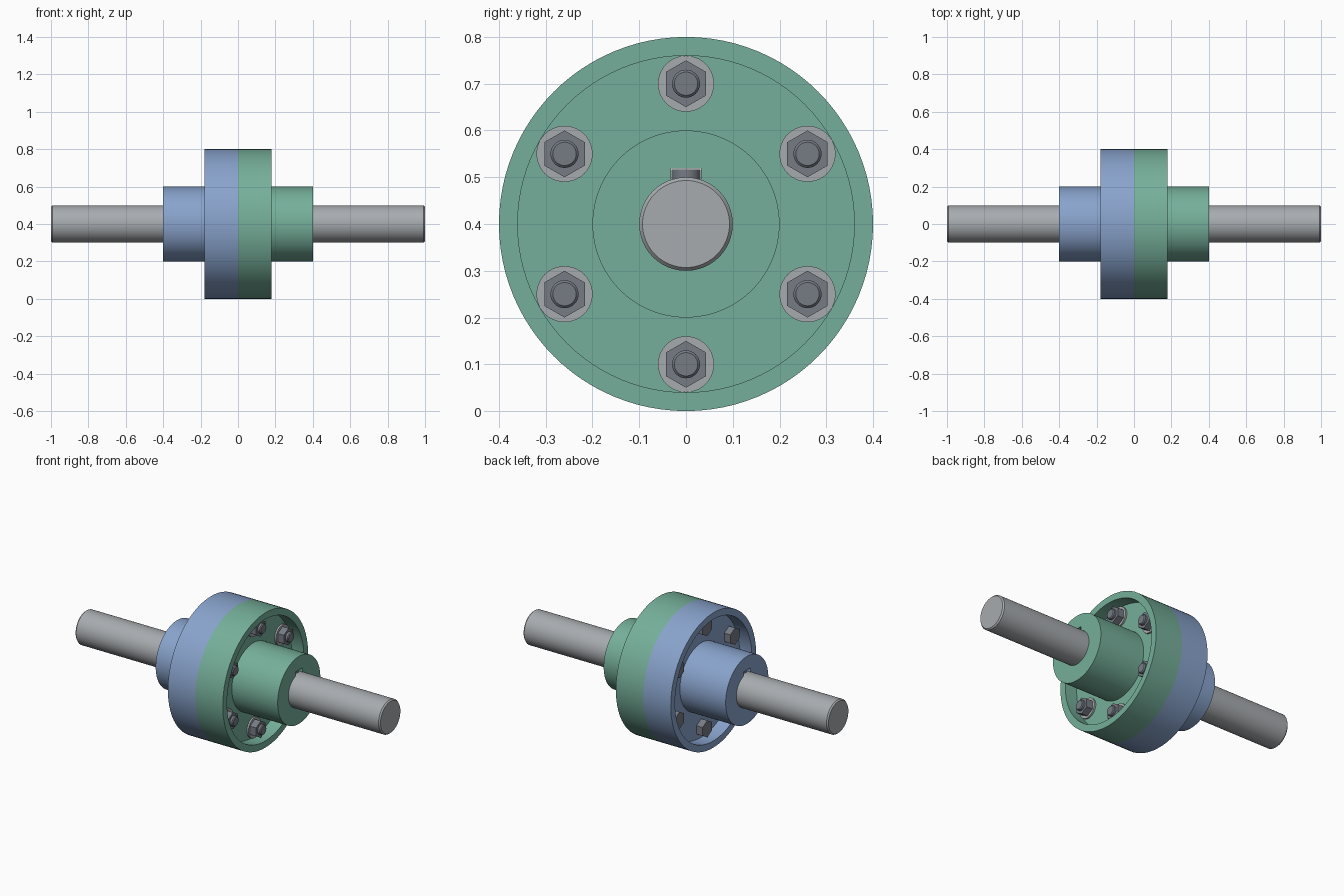
import bpy, bmesh, math
from mathutils import Vector

if "Cube" in bpy.data.objects:
    bpy.data.objects.remove(bpy.data.objects["Cube"])

AXIS_Z = 0.4


def material(name, rgb):
    m = bpy.data.materials.new(name)
    m.diffuse_color = (*rgb, 1)
    m.use_nodes = True
    m.node_tree.nodes["Principled BSDF"].inputs["Base Color"].default_value = m.diffuse_color
    return m


BLUE = material("blue paint", (0.25, 0.37, 0.61))
GREEN = material("green paint", (0.18, 0.43, 0.325))
STEEL = material("light steel", (0.39, 0.41, 0.43))
DARK = material("dark steel", (0.18, 0.20, 0.235))


def finish(bm, name, mat, loc):
    bmesh.ops.remove_doubles(bm, verts=bm.verts, dist=1e-5)
    bmesh.ops.recalc_face_normals(bm, faces=bm.faces)
    me = bpy.data.meshes.new(name)
    bm.to_mesh(me)
    bm.free()
    ob = bpy.data.objects.new(name, me)
    ob.location = loc
    me.materials.append(mat)
    bpy.context.collection.objects.link(ob)
    return ob


def smooth(ob):
    bpy.ops.object.select_all(action='DESELECT')
    ob.select_set(True)
    bpy.context.view_layer.objects.active = ob
    bpy.ops.object.shade_smooth_by_angle(angle=math.radians(30))


def lathe(name, profile, mat, steps=96, loc=(0, 0, AXIS_Z), closed=False):
    """Spin (x, radius) points about the x axis."""
    bm = bmesh.new()
    vs = [bm.verts.new((x, 0, r)) for x, r in profile]
    es = [bm.edges.new(p) for p in zip(vs, vs[1:])]
    if closed:
        es.append(bm.edges.new((vs[-1], vs[0])))
    bmesh.ops.spin(bm, geom=vs + es, cent=(0, 0, 0), axis=(1, 0, 0),
                   angle=math.tau, steps=steps, use_duplicate=False)
    return finish(bm, name, mat, loc)


def extrude_outline(name, points, direction, mat, loc=(0, 0, AXIS_Z)):
    bm = bmesh.new()
    face = bm.faces.new([bm.verts.new(p) for p in points])
    new = bmesh.ops.extrude_face_region(bm, geom=[face], use_keep_orig=True)["geom"]
    bmesh.ops.translate(bm, vec=Vector(direction),
                        verts=[g for g in new if isinstance(g, bmesh.types.BMVert)])
    return finish(bm, name, mat, loc)


def hexagon(name, x0, x1, r, loc):
    pts = [(x0, r * math.sin(i * math.pi / 3), r * math.cos(i * math.pi / 3)) for i in range(6)]
    return extrude_outline(name, pts, (x1 - x0, 0, 0), DARK, loc)


for side, s, paint in (("left", -1, BLUE), ("right", 1, GREEN)):
    # Shaft half with chamfered outer end
    smooth(lathe(side + "_shaft",
                 [(0, 0), (0, 0.1), (s * 0.992, 0.1), (s, 0.093), (s, 0)], STEEL))

    # Flange: hub, web and protective rim around a bore
    flange = lathe(side + "_flange",
                   [(s * x, r) for x, r in ((0, 0.1), (0, 0.4), (0.18, 0.4), (0.18, 0.36),
                                            (0.1, 0.36), (0.1, 0.2), (0.4, 0.2), (0.4, 0.1))],
                   paint, closed=True)

    # Keyway slot cut through the hub
    w = 0.032
    cutter = extrude_outline("keyway_cutter",
                             [(s * -0.05, -w, 0.06), (s * -0.05, w, 0.06),
                              (s * -0.05, w, 0.119), (s * -0.05, -w, 0.119)],
                             (s * 0.5, 0, 0), paint)
    cutter.hide_render = True
    mod = flange.modifiers.new("keyway", 'BOOLEAN')
    mod.operation, mod.object, mod.solver = 'DIFFERENCE', cutter, 'EXACT'
    bpy.context.view_layer.update()
    flange.data = bpy.data.meshes.new_from_object(
        flange.evaluated_get(bpy.context.evaluated_depsgraph_get()))
    flange.modifiers.clear()
    bpy.data.objects.remove(cutter)
    smooth(flange)

    # Round-ended key
    r, a, b = 0.031, 0.06, 0.36
    pts = []
    for cx, start in ((b, -90), (a, 90)):
        for i in range(13):
            t = math.radians(start + 15 * i)
            pts.append((s * (cx + r * math.cos(t)), r * math.sin(t), 0.06))
    smooth(extrude_outline(side + "_key", pts, (0, 0, 0.057), DARK))

# Six bolts: heads on the blue side, washers and nuts on the green side
for i in range(6):
    t = i * math.pi / 3
    loc = (0, 0.3 * math.sin(t), AXIS_Z + 0.3 * math.cos(t))
    n = str(i + 1)
    hexagon("bolt_head_" + n, -0.14, -0.1, 0.05, loc)
    smooth(lathe("bolt_shank_" + n,
                 [(-0.1, 0), (-0.1, 0.03), (0.163, 0.03), (0.168, 0.025), (0.168, 0)],
                 DARK, 32, loc))
    smooth(lathe("washer_" + n,
                 [(0.1, 0.03), (0.1, 0.06), (0.11, 0.06), (0.11, 0.03)],
                 STEEL, 40, loc, closed=True))
    hexagon("nut_" + n, 0.11, 0.15, 0.05, loc)
